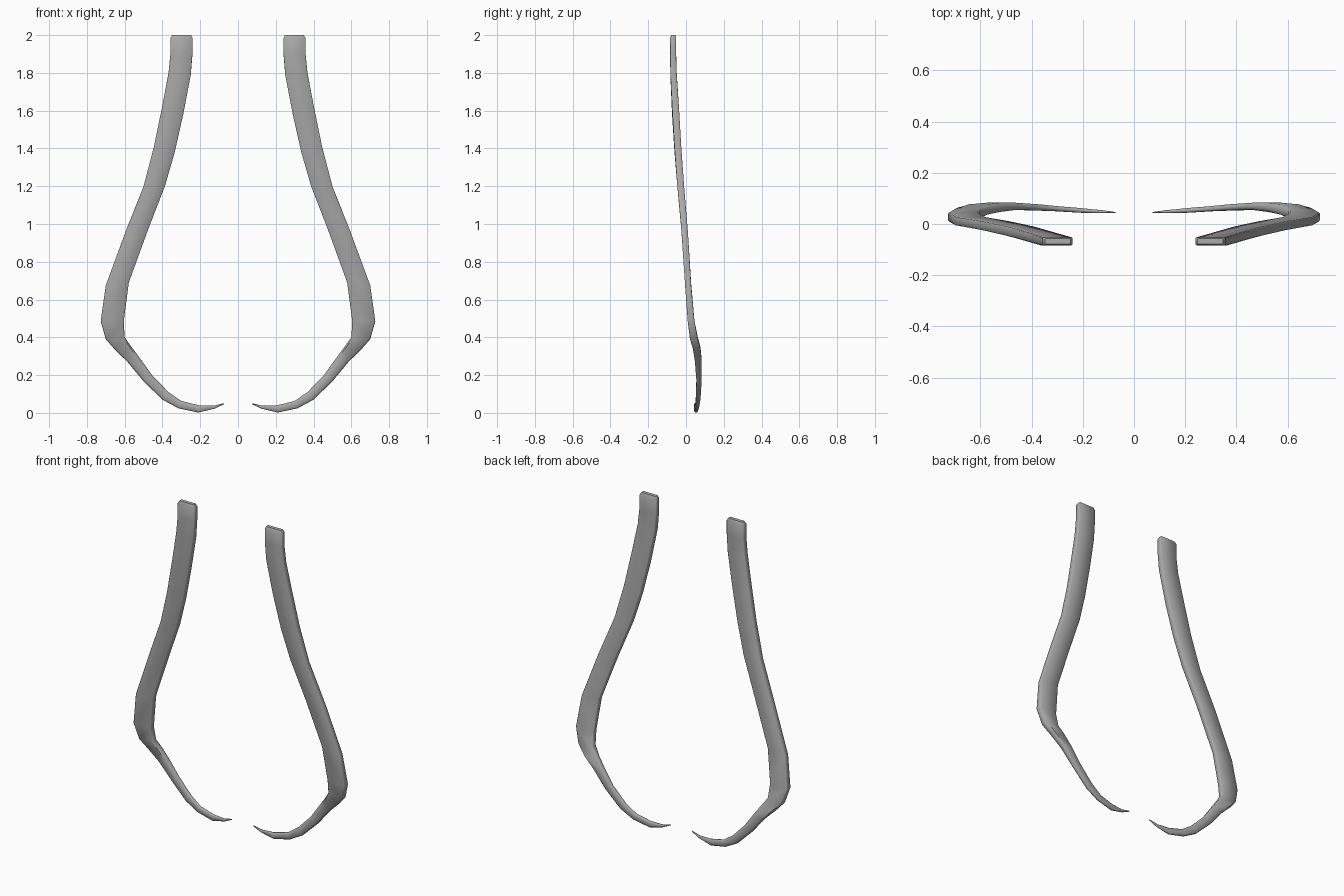
import bpy
import bmesh
import math
from mathutils import Vector

if "Cube" in bpy.data.objects:
    bpy.data.objects.remove(bpy.data.objects["Cube"], do_unlink=True)

# One grey for both strips
grey = bpy.data.materials.new("mid_grey")
grey.use_nodes = True
colour = (0.4, 0.4, 0.4, 1)
grey.diffuse_color = colour
grey.node_tree.nodes["Principled BSDF"].inputs["Base Color"].default_value = colour

# Stations from top to tip: outer x, z, inner x, z, middle y, half thickness, rounding
STATIONS = [
    (.348, 2.0, .248, 2.0, -.068, .011, .2),
    (.357, 1.985, .241, 1.985, -.068, .016, .2),
    (.358, 1.90, .241, 1.90, -.068, .016, .2),
    (.368, 1.80, .25, 1.79, -.066, .017, .2),
    (.40, 1.63, .29, 1.58, -.056, .018, .2),
    (.445, 1.41, .335, 1.38, -.043, .018, .2),
    (.50, 1.20, .387, 1.20, -.028, .018, .2),
    (.595, .96, .48, .96, -.007, .017, .2),
    (.70, .675, .578, .69, .011, .016, .25),
    (.727, .485, .605, .485, .027, .018, .3),
    (.70, .39, .60, .40, .042, .021, .4),
    (.653, .336, .562, .347, .057, .020, .5),
    (.585, .27, .515, .284, .065, .018, .55),
    (.50, .167, .455, .20, .069, .014, .6),
    (.40, .07, .368, .11, .065, .012, .6),
    (.315, .024, .30, .063, .060, .010, .6),
    (.21, .002, .205, .04, .053, .009, .6),
    (.125, .022, .13, .038, .048, .006, .6),
    (.072, .047, .075, .051, .045, .002, .6),
]


def section(ox, oz, ix, iz, y, half, rounding):
    """Rectangle with chamfered corners, spanning outer to inner edge."""
    outer, inner = Vector((ox, y, oz)), Vector((ix, y, iz))
    middle, across = (outer + inner) / 2, (outer - inner) / 2
    cut = half * rounding
    flat = 1 - cut / across.length if across.length > cut else 0.4
    corners = [(1, half - cut), (flat, half), (-flat, half), (-1, half - cut),
               (-1, cut - half), (-flat, -half), (flat, -half), (1, cut - half)]
    return [middle + across * u + Vector((0, v, 0)) for u, v in corners]


def build_strip(name, side):
    bm = bmesh.new()
    rings = []
    for station in STATIONS:
        rings.append([bm.verts.new((p.x * side, p.y, p.z))
                      for p in section(*station)])
    for a, b in zip(rings, rings[1:]):
        for i in range(len(a)):
            j = (i + 1) % len(a)
            bm.faces.new((a[i], a[j], b[j], b[i]))
    bm.faces.new(rings[0])
    bm.faces.new(rings[-1])
    bmesh.ops.recalc_face_normals(bm, faces=bm.faces[:])
    mesh = bpy.data.meshes.new(name)
    bm.to_mesh(mesh)
    bm.free()
    mesh.materials.append(grey)
    obj = bpy.data.objects.new(name, mesh)
    bpy.context.collection.objects.link(obj)
    bpy.ops.object.select_all(action="DESELECT")
    obj.select_set(True)
    bpy.context.view_layer.objects.active = obj
    bpy.ops.object.shade_smooth_by_angle(angle=math.radians(50))


# Mirrored pair of hooked strips
build_strip("left_hooked_strip", 1)
build_strip("right_hooked_strip", -1)
